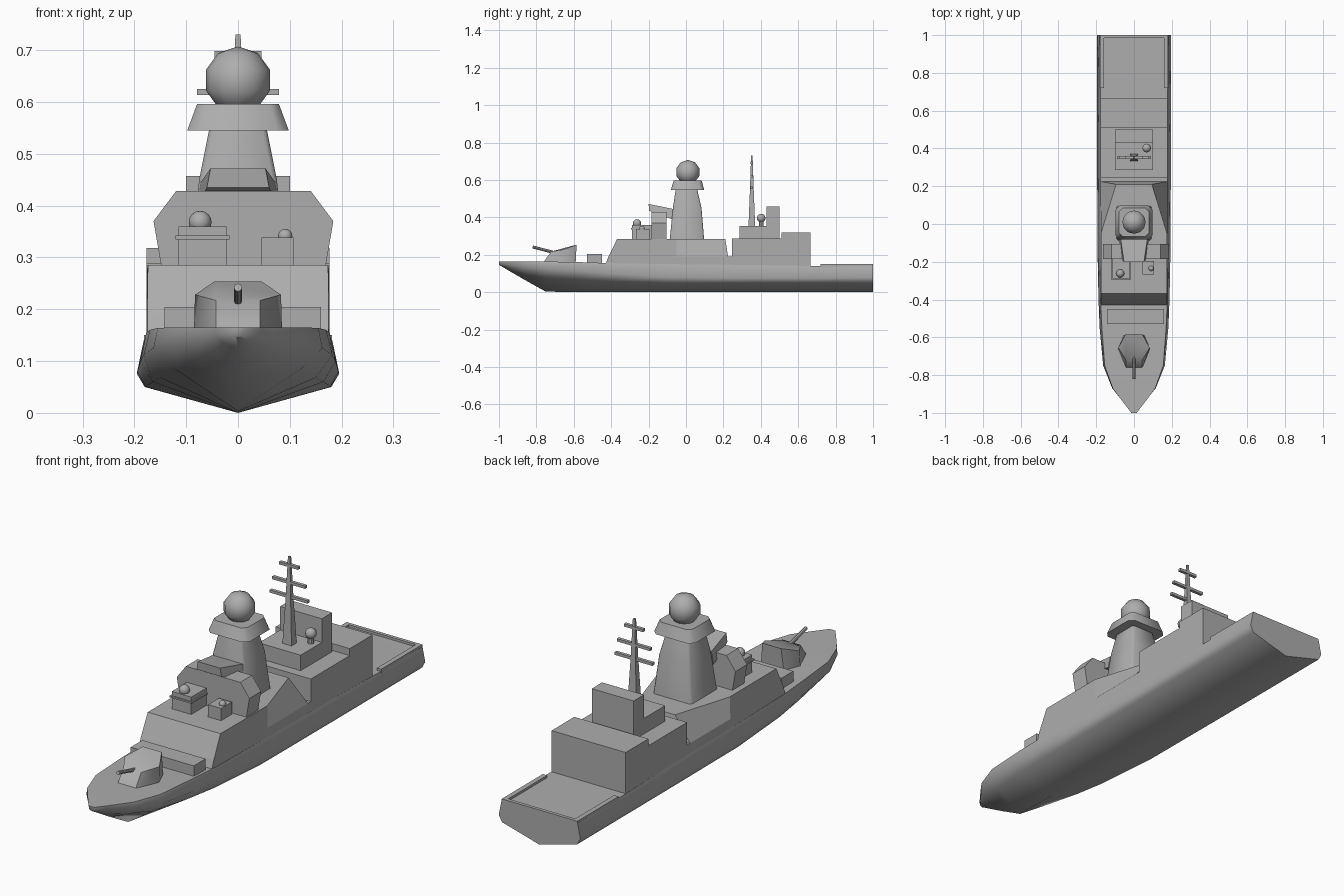
import bpy, bmesh
from math import radians
from mathutils import Vector

if "Cube" in bpy.data.objects:
    bpy.data.objects.remove(bpy.data.objects["Cube"])


def loft(name, rings, smooth=None):
    """Skin a list of equal-length rings and cap both ends."""
    bm = bmesh.new()
    vs = [[bm.verts.new(p) for p in r] for r in rings]
    n = len(rings[0])
    for a, b in zip(vs, vs[1:]):
        for i in range(n):
            j = (i + 1) % n
            bm.faces.new((a[i], a[j], b[j], b[i]))
    bm.faces.new(vs[0])
    bm.faces.new(vs[-1])
    bmesh.ops.recalc_face_normals(bm, faces=bm.faces)
    me = bpy.data.meshes.new(name)
    bm.to_mesh(me)
    bm.free()
    ob = bpy.data.objects.new(name, me)
    bpy.context.collection.objects.link(ob)
    if smooth:
        bpy.ops.object.select_all(action='DESELECT')
        ob.select_set(True)
        bpy.context.view_layer.objects.active = ob
        bpy.ops.object.shade_smooth_by_angle(angle=radians(smooth))
    return ob


def mirror_ring(half, cx=0):
    return [(cx + x, y, z) for x, y, z in half] + [(cx - x, y, z) for x, y, z in reversed(half)]


def box(name, x0, x1, y0, y1, z0, z1):
    return loft(name, [[(x0, y0, z), (x1, y0, z), (x1, y1, z), (x0, y1, z)] for z in (z0, z1)])


def octagon(hx, y0, y1, z, c):
    """Rectangle with chamfered corners at height z."""
    return mirror_ring([(hx - c, y0, z), (hx, y0 + c, z), (hx, y1 - c, z), (hx - c, y1, z)])


def dome(name, loc, r, seg=12, rings=8):
    bpy.ops.mesh.primitive_uv_sphere_add(segments=seg, ring_count=rings, radius=r, location=loc)
    bpy.context.object.name = name
    bpy.ops.object.shade_smooth_by_angle(angle=radians(60))


def rod(name, a, b, r, seg=8):
    a, b = Vector(a), Vector(b)
    bpy.ops.mesh.primitive_cylinder_add(vertices=seg, radius=r, depth=(b - a).length, location=(a + b) / 2)
    ob = bpy.context.object
    ob.name = name
    ob.rotation_euler = (b - a).to_track_quat('Z', 'Y').to_euler()


# Hull stations: y, keel z, chine x z, knuckle x z, deck x z
stations = [
    (-1.00, .146, .006, .149, .012, .153, .014, .165),
    (-0.96, .123, .028, .135, .043, .148, .045, .165),
    (-0.93, .105, .045, .122, .066, .143, .068, .165),
    (-0.87, .070, .078, .105, .115, .137, .112, .165),
    (-0.75, .003, .120, .083, .163, .125, .155, .164),
    (-0.55, .000, .150, .068, .182, .112, .170, .160),
    (-0.40, .000, .165, .060, .188, .100, .177, .155),
    (-0.10, .000, .178, .050, .194, .080, .177, .150),
    (0.40, .000, .180, .050, .195, .075, .177, .145),
    (0.66, .000, .180, .050, .195, .075, .178, .140),
    (1.00, .000, .180, .050, .195, .078, .182, .140)]
loft("hull", [[(0, y, k)] + mirror_ring([(cx, y, cz), (nx, y, nz), (dx, y, dz)])
              for y, k, cx, cz, nx, nz, dx, dz in stations], smooth=60)

# Side plating and forward deckhouse that narrows aft
box("side_plating", -.1765, .1765, .20, .66, .13, .19)
loft("forward_deckhouse", [
    mirror_ring([(.175, -.432, .145), (.177, -.05, .145), (.177, .225, .145)]),
    mirror_ring([(.175, -.415, .19), (.177, -.05, .19), (.177, .225, .19)]),
    mirror_ring([(.174, -.368, .285), (.175, -.05, .285), (.095, .21, .285)])])

# Hangar, funnel and step
box("hangar_front", -.177, .177, .245, .52, .14, .288)
box("hangar_rear", -.177, .177, .51, .665, .13, .318)
box("funnel_step", -.10, .10, .285, .50, .28, .355)
box("funnel", -.10, .10, .43, .50, .28, .457)

# Bridge with angled wings (slightly off centre) and raised wheelhouse
loft("bridge", [mirror_ring([(.158, y, .28), (.1735, y, .37), (.13, y, .428)], .0105) for y in (-.185, -.105)])
loft("wheelhouse", [
    mirror_ring([(.060, -.197, .435), (.053, -.200, .472)]),
    mirror_ring([(.080, -.075, .390), (.072, -.070, .445)])])

# Main mast tower, flared collar and radome
loft("mast_tower", [octagon(.093, -.087, .097, .28, .008), octagon(.075, -.07, .083, .45, .008),
                    octagon(.055, -.055, .06, .55, .008)], smooth=50)
loft("mast_collar", [octagon(.098, -.082, .098, .545, .022), octagon(.079, -.066, .084, .596, .018)], smooth=50)
dome("radome", (0, .01, .642), .065, 12, 5)

# Rear mast with crossbars
loft("rear_mast", [[(sx * w, .352 + sy * d, z) for sx, sy in ((-1, -1), (1, -1), (1, 1), (-1, 1))]
                   for w, d, z in ((.022, .018, .35), (.012, .010, .55), (.005, .004, .73))])
for i, (w, z) in enumerate(((.09, .558), (.079, .619), (.045, .692))):
    box(f"mast_crossbar_{i}", -w, w, .345, .359, z - .006, z + .006)

# Rear sensor
rod("rear_sensor_post", (.067, .402, .35), (.067, .402, .385), .013)
dome("rear_sensor_dome", (.067, .402, .396), .023)

# Forward sensor platforms
box("port_platform", -.115, -.022, -.288, -.185, .28, .36)
box("port_platform_ledge", -.121, -.016, -.294, -.185, .335, .342)
dome("port_sensor_dome", (-.073, -.262, .368), .022)
box("starboard_platform", .045, .107, -.268, -.195, .28, .338)
dome("starboard_sensor_dome", (.091, -.235, .341), .014)

# Low box on the foredeck
box("foredeck_box", -.142, .160, -.53, -.45, .15, .204)

# Gun turret with sloped roof
loft("gun_turret", [
    mirror_ring([(.043, -.765, .155), (.085, -.66, .155), (.055, -.59, .155)]),
    mirror_ring([(.042, -.722, .217), (.083, -.655, .228), (.045, -.585, .254)])], smooth=60)
rod("gun_barrel", (0, -.69, .208), (0, -.82, .242), .008)

# Flight deck edge rails
for side, s in (("port", -1), ("starboard", 1)):
    x = sorted((s * .160, s * .181))
    box(f"{side}_deck_rail", x[0], x[1], .72, 1.0, .13, .150)
box("stern_deck_rail", -.165, .165, .985, 1.0, .13, .150)

# Dark grey paint on everything
paint = bpy.data.materials.new("dark_grey_paint")
paint.diffuse_color = (.42, .42, .42, 1)
paint.use_nodes = True
paint.node_tree.nodes["Principled BSDF"].inputs["Base Color"].default_value = paint.diffuse_color
for ob in bpy.data.objects:
    ob.data.materials.append(paint)
